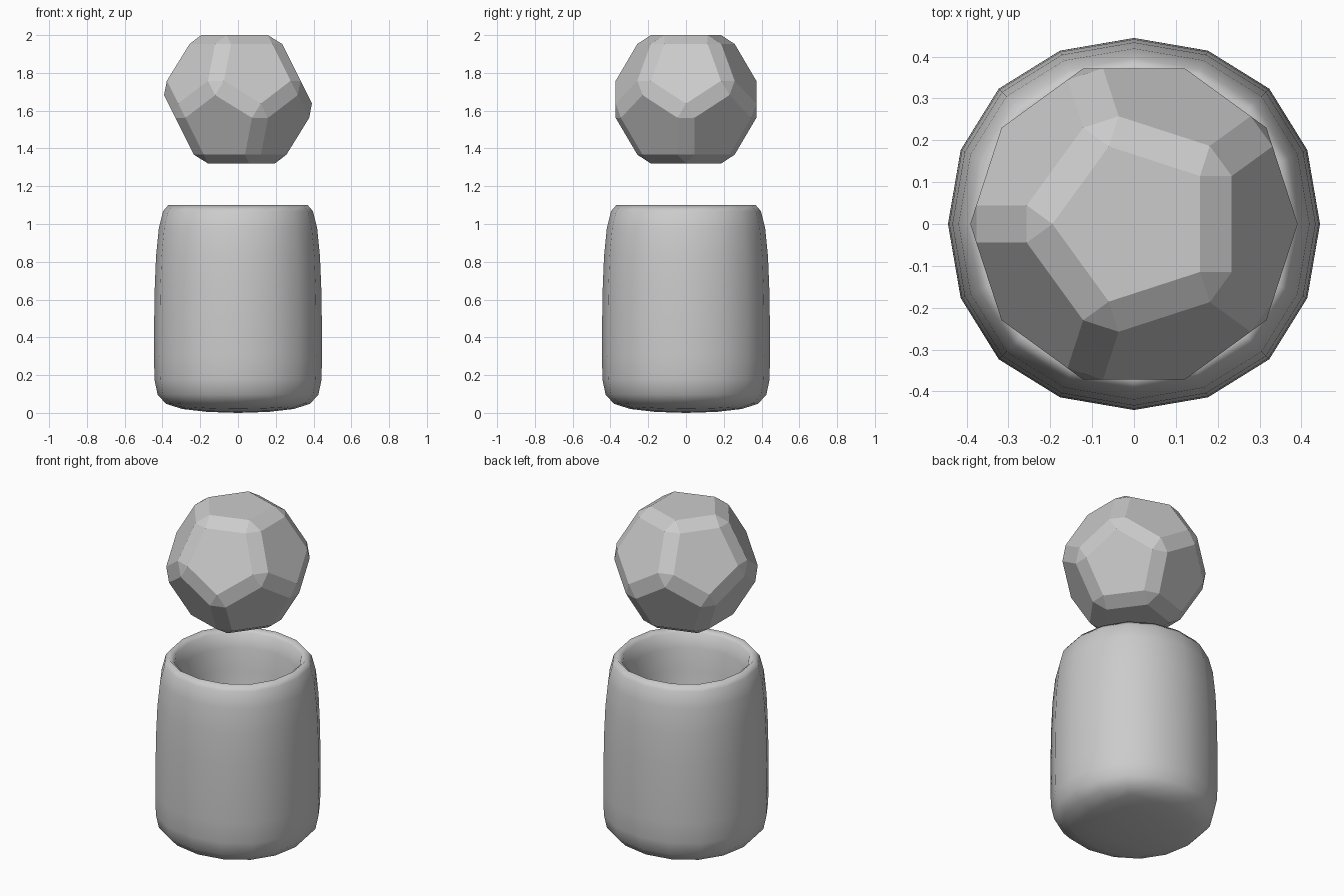
import bpy, bmesh
from math import sin, cos, pi, atan
from mathutils import Vector

if "Cube" in bpy.data.objects:
    bpy.data.objects.remove(bpy.data.objects["Cube"])


def add_object(name, bm):
    mesh = bpy.data.meshes.new(name)
    bmesh.ops.recalc_face_normals(bm, faces=bm.faces)
    bm.to_mesh(mesh)
    bm.free()
    obj = bpy.data.objects.new(name, mesh)
    bpy.context.collection.objects.link(obj)
    return obj


def make_cup():
    # Square control cage: floor, bottom support loop, rim, inner wall
    half, wall, height = 0.485, 0.165, 1.153
    rings = [(half, 0), (half, 0.18), (half, height),
             (half - wall, height), (half - wall, 0.3)]
    bm = bmesh.new()
    loops = [[bm.verts.new((sx * r, sy * r, z))
              for sx, sy in ((1, 1), (-1, 1), (-1, -1), (1, -1))]
             for r, z in rings]
    for a, b in zip(loops, loops[1:]):
        for i in range(4):
            j = (i + 1) % 4
            bm.faces.new((a[i], a[j], b[j], b[i]))
    bm.faces.new(loops[0])
    bm.faces.new(loops[-1])
    cup = add_object("cup", bm)

    # Round the cage by subdivision, then rest it on the floor
    sub = cup.modifiers.new("round", 'SUBSURF')
    sub.levels = sub.render_levels = 2
    deps = bpy.context.evaluated_depsgraph_get()
    mesh = bpy.data.meshes.new_from_object(cup.evaluated_get(deps))
    cup.modifiers.clear()
    cup.data = mesh
    low = min(v.co.z for v in mesh.vertices)
    for v in mesh.vertices:
        v.co.z -= low
    for p in mesh.polygons:
        p.use_smooth = True


def make_ball():
    # Bevelled dodecahedron: hull of twelve shrunken pentagons
    inradius, corner = 0.34, 0.195
    tilt = atan(2)
    normals = [Vector((0, 0, 1))]
    for k in range(5):
        a = 2 * pi * k / 5
        normals.append(Vector((sin(tilt) * cos(a), sin(tilt) * sin(a), cos(tilt))))
    normals += [-n for n in normals]
    bm = bmesh.new()
    for n in normals:
        for m in normals:
            if 0.3 < n.dot(m) < 0.6:
                away = (n * n.dot(m) - m).normalized()
                bm.verts.new(n * inradius + away * corner)
    bmesh.ops.convex_hull(bm, input=bm.verts)
    bmesh.ops.dissolve_limit(bm, angle_limit=0.05, verts=bm.verts, edges=bm.edges)
    ball = add_object("faceted_ball", bm)
    ball.location.z = 2 - inradius


make_cup()
make_ball()
